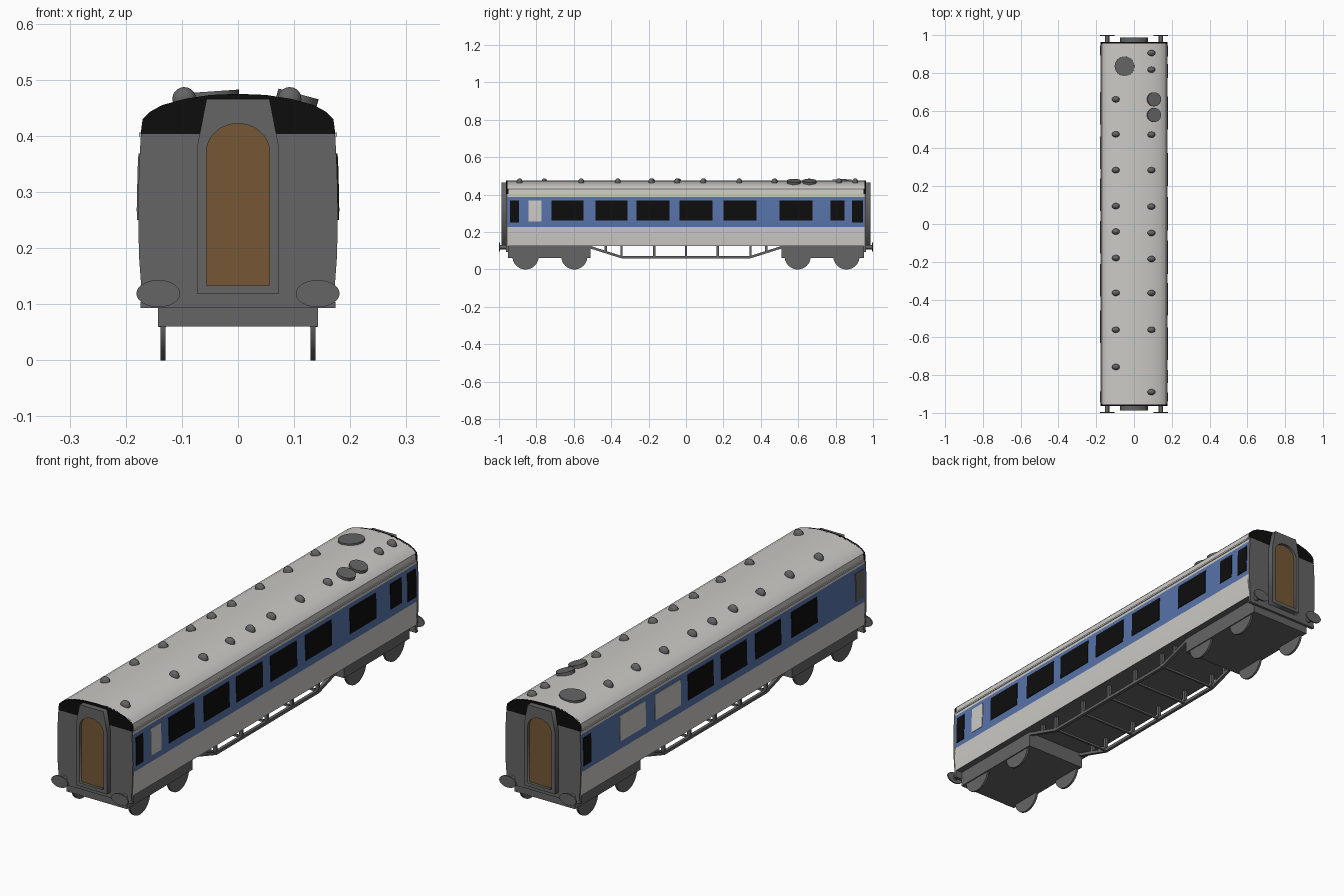
import bpy, bmesh, math
from mathutils import Vector

if "Cube" in bpy.data.objects:
    bpy.data.objects.remove(bpy.data.objects["Cube"])


def mat(name, r, g, b):
    m = bpy.data.materials.new(name)
    m.diffuse_color = (r, g, b, 1)
    m.use_nodes = True
    m.node_tree.nodes["Principled BSDF"].inputs["Base Color"].default_value = m.diffuse_color
    return m


LIGHT = mat("light_grey", 0.60, 0.59, 0.565)
BLUE = mat("blue", 0.098, 0.172, 0.40)
GREY = mat("dark_grey", 0.128, 0.128, 0.128)
BLACK = mat("black", 0.004, 0.004, 0.004)
BROWN = mat("brown", 0.18, 0.096, 0.036)


def finish(name, bm, *mats, smooth=None):
    bmesh.ops.recalc_face_normals(bm, faces=bm.faces)
    me = bpy.data.meshes.new(name)
    bm.to_mesh(me)
    bm.free()
    for m in mats:
        me.materials.append(m)
    ob = bpy.data.objects.new(name, me)
    bpy.context.collection.objects.link(ob)
    if smooth:
        bpy.ops.object.select_all(action='DESELECT')
        ob.select_set(True)
        bpy.context.view_layer.objects.active = ob
        bpy.ops.object.shade_smooth_by_angle(angle=math.radians(smooth))
    return ob


def prism_bm(pts, y0, y1):
    bm = bmesh.new()
    a = [bm.verts.new((x, y0, z)) for x, z in pts]
    b = [bm.verts.new((x, y1, z)) for x, z in pts]
    bm.faces.new(a)
    bm.faces.new(b[::-1])
    n = len(pts)
    for i in range(n):
        j = (i + 1) % n
        bm.faces.new((a[i], b[i], b[j], a[j]))
    return bm


def box(name, x0, x1, y0, y1, z0, z1, m):
    return finish(name, prism_bm([(x0, z0), (x1, z0), (x1, z1), (x0, z1)], y0, y1), m)


def mirrored(half):
    return half + [(-x, z) for x, z in reversed(half) if x > 0]


def disc(name, loc, r, depth, m, rot=(0, 0, 0), scale=(1, 1, 1), seg=32):
    bm = bmesh.new()
    bmesh.ops.create_cone(bm, cap_ends=True, segments=seg, radius1=r, radius2=r, depth=depth)
    ob = finish(name, bm, m, smooth=30)
    ob.location, ob.rotation_euler, ob.scale = loc, rot, scale
    return ob


def beam(name, p, q, t, m):
    # square bar between two points
    p, q = Vector(p), Vector(q)
    bm = bmesh.new()
    bmesh.ops.create_cube(bm, size=1)
    ob = finish(name, bm, m)
    ob.location = (p + q) / 2
    ob.rotation_euler = (q - p).to_track_quat('Z', 'Y').to_euler()
    ob.scale = (t, t, (q - p).length)
    return ob


# body shell: light lower side, blue band, light roof, dark floor
WALL = [(0.172, 0.125), (0.176, 0.18), (0.1775, 0.228), (0.178, 0.27),
        (0.1765, 0.34), (0.174, 0.387), (0.173, 0.403)]
ROOF = [(0.170, 0.43), (0.157, 0.443), (0.135, 0.455), (0.095, 0.466), (0.05, 0.473), (0, 0.475)]
bm = prism_bm(mirrored(WALL + ROOF), -0.955, 0.955)
for f in bm.faces:
    z = f.calc_center_median().z
    if len(f.verts) == 4:
        f.material_index = 1 if 0.228 < z < 0.387 else 0
        if z < 0.13:
            f.material_index = 2
finish("coach_body", bm, LIGHT, BLUE, GREY, smooth=30)


def wall_x(z):
    for (xa, za), (xb, zb) in zip(WALL, WALL[1:]):
        if za <= z <= zb:
            return xa + (xb - xa) * (z - za) / (zb - za)
    return 0.175


# windows as thin plates following the curved side
def window(s, y0, y1, m, z0=0.262, z1=0.369):
    zs = [z0, 0.27, 0.34, z1]
    pts = [(s * (wall_x(z) + 0.0025), z) for z in zs]
    pts += [(s * (wall_x(z) - 0.002), z) for z in reversed(zs)]
    finish("side_window", prism_bm(pts, y0, y1), m)


for y0, y1 in [(-0.72, -0.548), (-0.484, -0.313), (-0.265, -0.088), (-0.035, 0.142),
               (0.20, 0.377), (0.50, 0.676), (0.773, 0.848)]:
    window(1, y0, y1, BLACK)
for y0, y1 in [(0.07, 0.24), (-0.155, 0.017), (-0.385, -0.213), (-0.63, -0.457)]:
    window(-1, y0, y1, BLACK)
window(1, -0.842, -0.773, LIGHT, 0.256)
for y0, y1 in [(0.527, 0.70), (0.29, 0.463)]:
    window(-1, y0, y1, LIGHT)
# door windows
window(1, -0.94, -0.893, BLACK, 0.25)
window(1, 0.888, 0.945, BLACK, 0.25)
window(-1, 0.893, 0.945, BLACK, 0.25)
window(-1, -0.945, -0.888, GREY, 0.25)

# gutters along the roof edge
for s in (1, -1):
    x0, x1 = sorted((s * 0.168, s * 0.1765))
    box("roof_gutter", x0, x1, -0.95, 0.95, 0.399, 0.406, LIGHT)


# gangway frame with arched hole
def gangway(s):
    outer = mirrored([(0.073, 0.118), (0.073, 0.38), (0.056, 0.466)])
    arch = [(0.056 * math.cos(a), 0.372 + 0.05 * math.sin(a))
            for a in [math.pi * i / 16 for i in range(17)]]
    inner = [(0.056, 0.133)] + arch + [(-0.056, 0.133)]
    cu = bpy.data.curves.new("gangway_frame", 'CURVE')
    cu.dimensions, cu.fill_mode, cu.extrude = '2D', 'BOTH', 0.015
    for loop in (outer, inner):
        sp = cu.splines.new('POLY')
        sp.points.add(len(loop) - 1)
        for p, (x, z) in zip(sp.points, loop):
            p.co = (x, z, 0, 1)
        sp.use_cyclic_u = True
    cu.materials.append(GREY)
    ob = bpy.data.objects.new("gangway_frame", cu)
    bpy.context.collection.objects.link(ob)
    ob.location = (0, s * 0.972, 0)
    ob.rotation_euler = (math.pi / 2, 0, 0)
    bpy.ops.object.select_all(action='DESELECT')
    ob.select_set(True)
    bpy.context.view_layer.objects.active = ob
    bpy.ops.object.convert(target='MESH')
    y0, y1 = sorted((s * 0.962, s * 0.975))
    finish("gangway_door", prism_bm(inner, y0, y1), BROWN)


for s in (-1, 1):
    # end walls, black above the cornice
    y0, y1 = sorted((s * 0.95, s * 0.963))
    finish("end_wall", prism_bm(mirrored([(0.174, 0.093)] + WALL), y0, y1), GREY)
    finish("end_wall_top", prism_bm(mirrored([(0.1735, 0.403)] + ROOF), y0, y1), BLACK)
    gangway(s)
    # buffers
    for sx in (-1, 1):
        disc("buffer_head", (sx * 0.142, s * 0.997, 0.119), 0.039, 0.006, GREY,
             (math.pi / 2, 0, 0), (1, 0.62, 1))
        disc("buffer_rod", (sx * 0.142, s * 0.975, 0.119), 0.011, 0.045, GREY,
             (math.pi / 2, 0, 0), seg=16)
    # bogie and its wheels
    y0, y1 = sorted((s * 0.952, s * 0.51))
    box("bogie", -0.143, 0.143, y0, y1, 0.06, 0.127, GREY)
    for y in (0.858, 0.597):
        for sx in (-1, 1):
            disc("wheel", (sx * 0.134, s * y, 0.07), 0.07, 0.009, GREY, (0, math.pi / 2, 0))

# underframe trusses
T = 0.013
for x in (-0.135, 0.135):
    path = [(-0.515, 0.12), (-0.345, 0.066), (0.345, 0.066), (0.515, 0.12)]
    for (ya, za), (yb, zb) in zip(path, path[1:]):
        beam("truss_rail", (x, ya, za), (x, yb, zb), T, GREY)
    for y in (-0.43, -0.345, -0.17, 0, 0.17, 0.345, 0.43):
        zb = 0.066 if abs(y) < 0.4 else 0.093
        beam("truss_post", (x, y, zb), (x, y, 0.127), T, GREY)
for y in (-0.345, -0.17, 0, 0.17, 0.345):
    beam("truss_crossbar", (-0.135, y, 0.068), (0.135, y, 0.068), 0.009, GREY)

# roof ventilator domes
LEFT = [0.66, 0.475, 0.285, 0.095, -0.04, -0.18, -0.365, -0.56, -0.757]
RIGHT = [0.905, 0.817, 0.473, 0.285, 0.092, -0.048, -0.185, -0.365, -0.56, -0.89]
for x, ys in ((-0.096, LEFT), (0.092, RIGHT)):
    for y in ys:
        bm = bmesh.new()
        bmesh.ops.create_uvsphere(bm, u_segments=16, v_segments=10, radius=1)
        ob = finish("roof_vent", bm, GREY, smooth=40)
        ob.location, ob.scale = (x, y, 0.466), (0.021, 0.016, 0.021)

# round roof hatches
disc("roof_hatch", (-0.05, 0.835, 0.474), 0.052, 0.01, GREY, (0, math.radians(-4), 0))
for y in (0.66, 0.577):
    disc("roof_hatch_small", (0.106, y, 0.468), 0.037, 0.014, GREY, (0, math.radians(15), 0))
